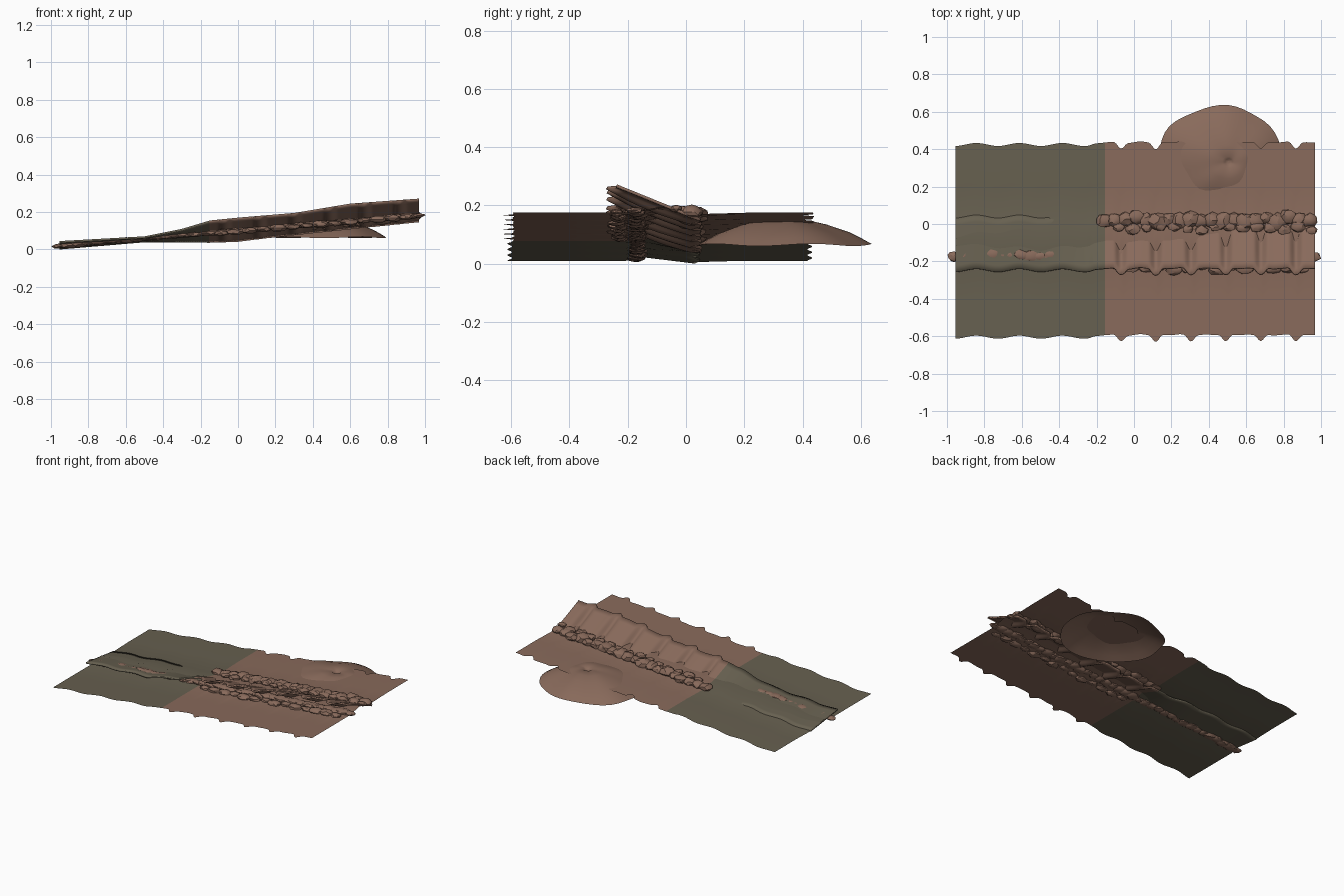
import bpy, bmesh, math, random
from mathutils import Vector, noise

random.seed(4)
cube = bpy.data.objects.get("Cube")
if cube:
    bpy.data.objects.remove(cube)


def material(name, rgb):
    m = bpy.data.materials.new(name)
    m.use_nodes = True
    m.diffuse_color = (*rgb, 1)
    m.node_tree.nodes["Principled BSDF"].inputs["Base Color"].default_value = (*rgb, 1)
    return m


brown = material("brown earth", (0.25, 0.145, 0.105))
olive = material("olive earth", (0.135, 0.117, 0.08))
SPLIT = -0.155


def finish(bm, name, mats, angle=40):
    mesh = bpy.data.meshes.new(name)
    bm.to_mesh(mesh)
    bm.free()
    ob = bpy.data.objects.new(name, mesh)
    bpy.context.collection.objects.link(ob)
    for m in mats:
        mesh.materials.append(m)
    bpy.ops.object.select_all(action="DESELECT")
    ob.select_set(True)
    bpy.context.view_layer.objects.active = ob
    bpy.ops.object.shade_smooth_by_angle(angle=math.radians(angle))
    return ob


def lerp(table, x):
    for (a, p), (b, q) in zip(table, table[1:]):
        if x <= b:
            return p + (q - p) * max(0, x - a) / (b - a)
    return table[-1][1]


def ground_z(x):
    return 0.01 + 0.165 * (x + 0.95) / 1.92


def rugged(x):
    return min(1, max(0, (x + 0.25) / 0.1))


def notch(x):
    return max(0, math.cos(math.tau * (x + 0.07) / 0.187)) ** 3


def sway(x):
    gentle = 0.008 * math.sin(math.tau * (x + 0.9) / 0.23)
    rough = 0.012 - 0.033 * notch(x) + 0.008 * noise.noise(Vector((x * 14, 0, 0)))
    return gentle + (rough - gentle) * rugged(x)


def sheet(name, section):
    """Sweep a cross-section along x, coloured by which side of the split it is on."""
    bm = bmesh.new()
    xs = [-0.955 + (SPLIT + 0.955) * i / 70 for i in range(70)]
    xs += [SPLIT + (0.968 - SPLIT) * i / 130 for i in range(131)]
    rows = [[bm.verts.new((x, y + sway(x), z)) for y, z in section(x)] for x in xs]
    for i, (r, s) in enumerate(zip(rows, rows[1:])):
        for j in range(len(r) - 1):
            f = bm.faces.new((r[j], s[j], s[j + 1], r[j + 1]))
            f.material_index = 0 if xs[i] >= SPLIT - 0.001 else 1
    return finish(bm, name, (brown, olive))


# Ground, with a low fold under the ledge
def ground_section(x):
    g = ground_z(x)
    return [(-0.605, g), (-0.4, g), (-0.2, g), (-0.1, g + 0.02),
            (0.02, g - 0.005), (0.2, g), (0.425, g)]


sheet("ground", ground_section)

# Tilted ledge that overhangs the front ground and dives into the back ground
LIP = [(-0.95, 0.045), (-0.5, 0.07), (-0.3, 0.11), (-0.15, 0.155), (0, 0.17),
       (0.3, 0.195), (0.6, 0.245), (0.97, 0.272)]
FOOT = [(-0.95, 0.01), (-0.5, 0.048), (-0.15, 0.045), (0, 0.05), (0.2, 0.075), (0.97, 0.155)]


def ledge_section(x):
    top, foot = lerp(LIP, x), lerp(FOOT, x)
    rib = 0.012 * rugged(x) * notch(x)
    pts = []
    for i in range(9):
        t = i / 8
        z = top + (foot - top) * t - rib * math.sin(math.pi * t)
        pts.append((-0.248 + 0.288 * t, z))
    return pts


ledge = sheet("ledge", ledge_section)
solid = ledge.modifiers.new("thickness", "SOLIDIFY")
solid.thickness = 0.01
solid.offset = -1


# Rocks: flattened, jittered spheres in rows
def rock(bm, x, y, z, size):
    geo = bmesh.ops.create_icosphere(bm, subdivisions=2, radius=1)
    seed = Vector((random.random(), random.random(), random.random())) * 50
    for v in geo["verts"]:
        k = 1 + 0.3 * noise.noise(v.co * 1.6 + seed)
        v.co = Vector((x + v.co.x * size[0] * k, y + v.co.y * size[1] * k,
                       z + v.co.z * size[2] * k))


def rock_row(name, start, end, count, y, lift, size, spread):
    bm = bmesh.new()
    for i in range(count):
        x = start + (end - start) * i / (count - 1)
        s = random.uniform(0.8, 1.15) if 0 < i < count - 1 else 0.85
        rock(bm, x, y + random.uniform(-spread, spread), ground_z(x) + lift,
             [c * s for c in size])
    finish(bm, name, (brown,), 25)


rock_row("back_rocks", -0.16, 0.94, 20, 0.025, 0.005, (0.05, 0.042, 0.028), 0.015)
rock_row("back_small_rocks", -0.08, 0.95, 15, -0.025, 0.015, (0.036, 0.026, 0.016), 0.012)
rock_row("under_ledge_rocks", -0.96, 0.96, 38, -0.17, 0.008, (0.045, 0.032, 0.014), 0.006)
rock_row("front_rocks", -0.09, 0.9, 14, -0.235, 0.005, (0.042, 0.028, 0.018), 0.012)

# Broad mound with a shallow pit, half buried under the back ground
bm = bmesh.new()
RINGS = [(0.06, 0.142), (0.1, 0.15), (0.3, 0.147), (0.5, 0.132), (0.75, 0.105),
         (0.88, 0.085), (1, 0.064)]
SEG = 48
rings = []
for r, z in RINGS:
    ring = []
    for i in range(SEG):
        a = math.tau * i / SEG
        c, s = math.cos(a), math.sin(a)
        k = 1 + 0.07 * noise.noise(Vector((c * 1.5, s * 1.5, 3)))
        shift = 1 - r
        ring.append(bm.verts.new((0.46 + 0.05 * shift + 0.335 * r * k * c,
                                  0.34 - 0.01 * shift + 0.295 * r * k * s,
                                  z + 0.004 * r * math.sin(5 * a))))
    rings.append(ring)
pit = bm.verts.new((0.505, 0.33, 0.132))
for i in range(SEG):
    j = (i + 1) % SEG
    bm.faces.new((pit, rings[0][i], rings[0][j]))
    for a, b in zip(rings, rings[1:]):
        bm.faces.new((a[i], b[i], b[j], a[j]))
finish(bm, "mound", (brown,))
